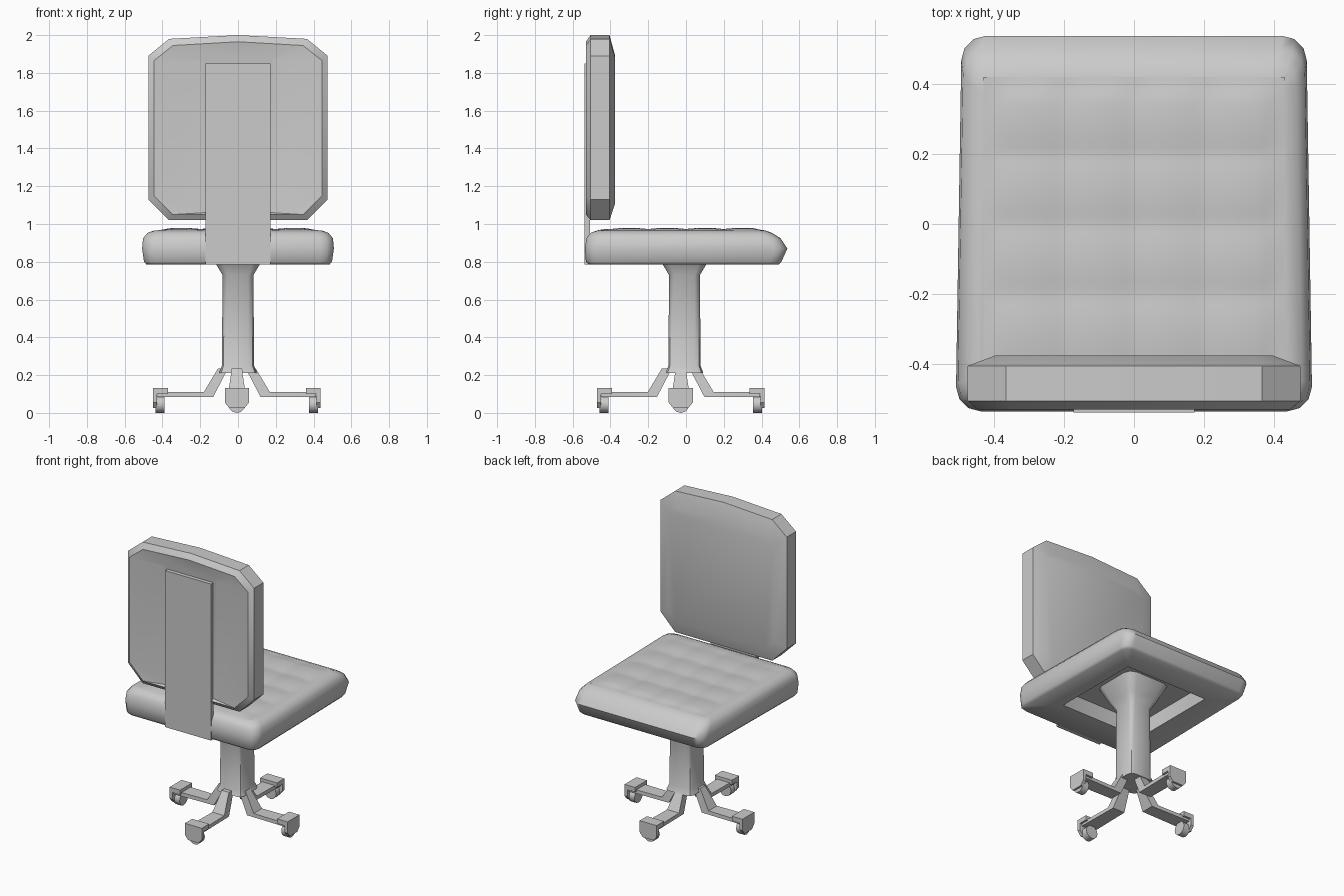
import bpy, bmesh
from math import sin, cos, pi
from mathutils import Matrix, Vector

if "Cube" in bpy.data.objects:
    bpy.data.objects.remove(bpy.data.objects["Cube"])


def finish(name, bm, angle=35):
    bmesh.ops.recalc_face_normals(bm, faces=bm.faces)
    me = bpy.data.meshes.new(name)
    bm.to_mesh(me)
    bm.free()
    ob = bpy.data.objects.new(name, me)
    bpy.context.collection.objects.link(ob)
    bpy.ops.object.select_all(action='DESELECT')
    ob.select_set(True)
    bpy.context.view_layer.objects.active = ob
    if angle:
        bpy.ops.object.shade_smooth_by_angle(angle=angle * pi / 180)
    return ob


def loft(bm, rings, xf=Matrix()):
    """Skin a list of equal-length rings and cap both ends."""
    vs = [[bm.verts.new(xf @ Vector(p)) for p in r] for r in rings]
    n = len(vs[0])
    for a, b in zip(vs, vs[1:]):
        for i in range(n):
            j = (i + 1) % n
            bm.faces.new((a[i], a[j], b[j], b[i]))
    bm.faces.new(vs[0])
    bm.faces.new(vs[-1])


def box(bm, x0, x1, y0, y1, z0, z1, xf=Matrix()):
    loft(bm, [[(x0, y0, z), (x1, y0, z), (x1, y1, z), (x0, y1, z)] for z in (z0, z1)], xf)


def round_rect(z, hx, y0, y1, r, seg=3):
    pts = []
    for k, (cx, cy) in enumerate(((hx - r, y1 - r), (-hx + r, y1 - r),
                                  (-hx + r, y0 + r), (hx - r, y0 + r))):
        for s in range(seg + 1):
            a = (k + s / seg) * pi / 2
            pts.append((cx + r * cos(a), cy + r * sin(a), z))
    return pts


# Seat cushion: rounded slab with a square recess underneath
rings = [round_rect(*r) for r in (
    (.89, .31, -.31, .31, .005), (.785, .31, -.31, .31, .005),
    (.785, .47, -.515, .49, .05), (.80, .483, -.53, .505, .06),
    (.87, .493, -.535, .537, .07), (.925, .488, -.527, .50, .07),
    (.953, .465, -.505, .455, .06), (.966, .43, -.47, .42, .05))]
rings = [[(x * (1.03 if y < -.35 else 1), y, z) for x, y, z in r] for r in rings]
bm = bmesh.new()
loft(bm, rings)
finish("seat", bm, 50)

# Quilted seat top
bm = bmesh.new()
bmesh.ops.create_grid(bm, x_segments=44, y_segments=44, size=1)
for v in bm.verts:
    x, y = v.co.x * .43, -.025 + v.co.y * .445
    edge = min(1, (.43 - abs(x)) / .06, (y + .47) / .06, (.42 - y) / .06)
    puff = (abs(sin(pi * x / .2)) + abs(sin(pi * y / .2))) / 2
    v.co = (x, y, .966 + edge * (.001 + .013 * puff))
finish("seat_quilting", bm, 50)


# Backrest pad: octagonal outline with a slight crown
def pad_ring(y, w, z0, z1, c, crown=.02):
    return [(x, y, z) for x, z in (
        (-w, z0 + c), (c - w, z0), (w - c, z0), (w, z0 + c), (w, z1 - c),
        (w - c, z1 - crown), (0, z1), (c - w, z1 - crown), (-w, z1 - c))]


bm = bmesh.new()
loft(bm, [pad_ring(-.512, .2, 1.06, 1.88, .02, .005),
          pad_ring(-.53, .445, 1.05, 1.965, .1),
          pad_ring(-.505, .475, 1.02, 2.0, .11),
          pad_ring(-.405, .475, 1.02, 2.0, .11),
          pad_ring(-.375, .395, 1.11, 1.89, .06, .01)])
finish("backrest", bm, 35)

# Support bar behind seat and backrest
bm = bmesh.new()
box(bm, -.172, .172, -.538, -.508, .785, 1.85)
finish("backrest_bar", bm, 0)

# Central post, flared at both ends
bm = bmesh.new()
loft(bm, [round_rect(z, h, -h - .008, h - .008, h * .35, 2) for z, h in (
    (.21, .10), (.25, .085), (.73, .082), (.785, .115), (.89, .165))])
finish("post", bm, 40)

# Four legs with casters
for i, side in enumerate(("right", "rear", "left", "front")):
    xf = Matrix.Translation((-.006, -.028, 0)) @ Matrix.Rotation(i * pi / 2, 4, 'Z')

    bm = bmesh.new()
    loft(bm, [[(rt, -w, zt), (rt, w, zt), (rb, w, zb), (rb, -w, zb)]
              for rt, zt, rb, zb, w in (
                  (.10, .235, .045, .235, .028), (.115, .21, .06, .21, .03),
                  (.175, .11, .125, .085, .045), (.42, .11, .42, .085, .05))], xf)
    finish("leg_" + side, bm, 25)

    bm = bmesh.new()
    box(bm, .365, .444, -.064, .064, .1, .132, xf)
    outline = ((-.064, .132), (.064, .132), (.064, .055), (.04, .025),
               (-.04, .025), (-.064, .055))
    loft(bm, [[(x, y, z) for y, z in outline] for x in (.422, .444)], xf)
    finish("caster_hood_" + side, bm, 0)

    bm = bmesh.new()
    loft(bm, [[(x, .045 * sin(k * pi / 6), .045 - .045 * cos(k * pi / 6))
               for k in range(12)] for x in (.383, .43)], xf)
    finish("caster_wheel_" + side, bm, 40)
